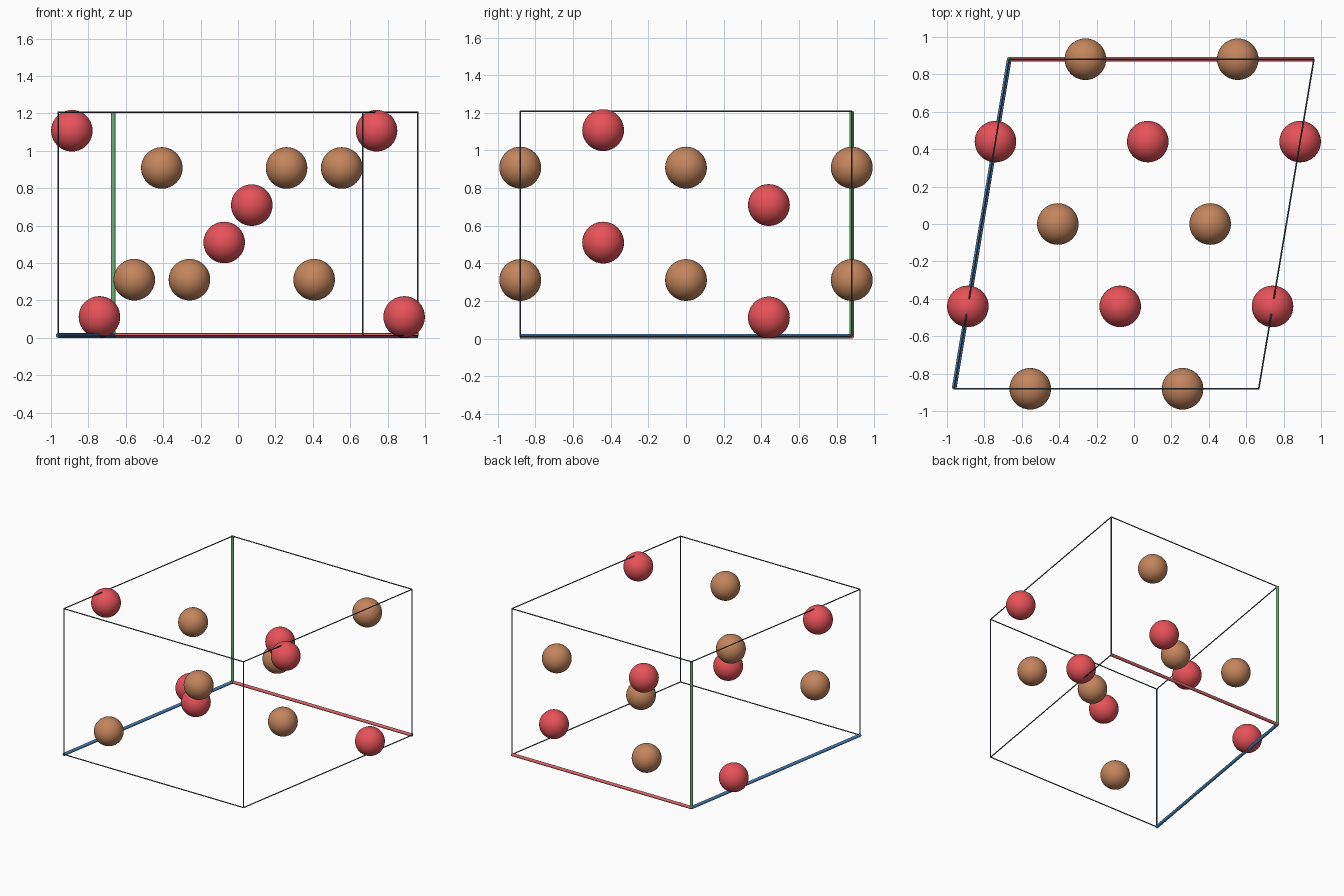
import bpy
from mathutils import Vector

if "Cube" in bpy.data.objects:
    bpy.data.objects.remove(bpy.data.objects["Cube"])


def material(name, color):
    m = bpy.data.materials.new(name)
    m.diffuse_color = (*color, 1)
    m.use_nodes = True
    m.node_tree.nodes["Principled BSDF"].inputs["Base Color"].default_value = m.diffuse_color
    return m


RED = material("atom red", (0.80, 0.085, 0.10))
BROWN = material("atom brown", (0.55, 0.235, 0.11))
AXIS_RED = material("axis red", (0.66, 0.13, 0.14))
AXIS_GREEN = material("axis green", (0.14, 0.44, 0.18))
AXIS_BLUE = material("axis blue", (0.07, 0.22, 0.48))
DARK = material("edge dark", (0.06, 0.085, 0.115))

# Slanted cell: origin at the back left bottom corner
O = Vector((-0.667, 0.881, 0.0125))
A = Vector((1.629, 0, 0))
B = Vector((0, 0, 1.195))
C = Vector((-0.295, -1.762, 0))


def cell(u, v, w):
    return O + u * A + v * B + w * C


def finish(name, mat):
    ob = bpy.context.object
    ob.name = name
    ob.data.materials.append(mat)
    bpy.ops.object.shade_smooth_by_angle()


def rod(name, p, q, radius, mat):
    d = q - p
    bpy.ops.mesh.primitive_cylinder_add(
        vertices=16, radius=radius, depth=d.length, location=(p + q) / 2,
        rotation=d.to_track_quat('Z', 'Y').to_euler())
    finish(name, mat)


def atom(name, u, v, w, mat):
    bpy.ops.mesh.primitive_uv_sphere_add(
        segments=40, ring_count=20, radius=0.111, location=cell(u, v, w))
    finish(name, mat)


# Coloured axes from the origin corner
rod("axis_a", O, O + A, 0.0125, AXIS_RED)
rod("axis_b", O, O + B, 0.0125, AXIS_GREEN)
rod("axis_c", O, O + C, 0.0125, AXIS_BLUE)

# Remaining nine thin cell edges
for i in (0, 1):
    for j in (0, 1):
        if i or j:
            rod("cell_edge", cell(0, i, j), cell(1, i, j), 0.0042, DARK)
            rod("cell_edge", cell(i, 0, j), cell(i, 1, j), 0.0042, DARK)
            rod("cell_edge", cell(i, j, 0), cell(i, j, 1), 0.0042, DARK)

# Brown atoms: alternate low and high in three rows
for w, (low, high) in ((0, (0.25, 0.75)), (0.5, (0.75, 0.25)), (1, (0.25, 0.75))):
    atom("brown_atom", low, 0.25, w, BROWN)
    atom("brown_atom", high, 0.75, w, BROWN)

# Red atoms: two rows, the outer ones on the side faces
for w, outer, middle in ((0.25, 0.0835, 0.5835), (0.75, 0.9165, 0.4165)):
    for u, v in ((0, outer), (0.5, middle), (1, outer)):
        atom("red_atom", u, v, w, RED)
